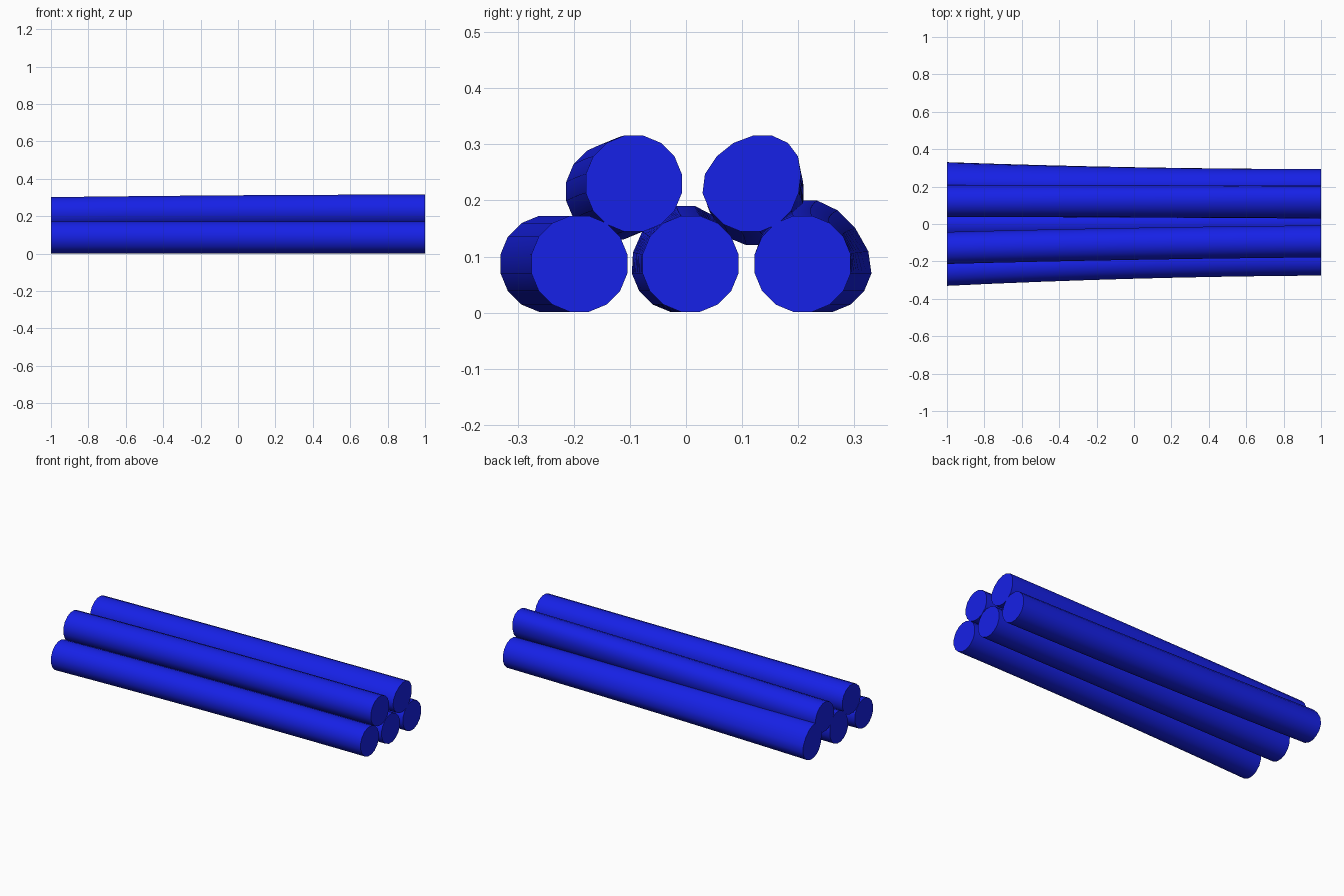
import bpy, bmesh
from math import pi, sin, cos, radians

if "Cube" in bpy.data.objects:
    bpy.data.objects.remove(bpy.data.objects["Cube"])

SIDES, RINGS, R = 16, 8, 0.0872

blue = bpy.data.materials.new("blue")
blue.diffuse_color = (0.008, 0.015, 0.8, 1)
blue.use_nodes = True
blue.node_tree.nodes["Principled BSDF"].inputs["Base Color"].default_value = blue.diffuse_color


def log(name, start, mid, end, up=(R, R), lean=(0, 0)):
    """Bent log along x through three (y, z) centres; upper half height and lean vary end to end."""
    bm = bmesh.new()
    rings = []
    for i in range(RINGS + 1):
        t = i / RINGS
        # quadratic through start, mid, end
        a, b, c = (2*t - 1)*(t - 1), 4*t*(1 - t), t*(2*t - 1)
        y, z = (a*p + b*q + c*r for p, q, r in zip(start, mid, end))
        h = up[0] + (up[1] - up[0])*t
        k = lean[0] + (lean[1] - lean[0])*t
        ring = []
        for j in range(SIDES):
            ang = 2*pi*(j + 0.5)/SIDES
            dz = sin(ang)*(h if sin(ang) > 0 else R)
            ring.append(bm.verts.new((2*t - 1, y + R*cos(ang) + k*max(dz, 0), z + dz)))
        rings.append(ring)
    for r0, r1 in zip(rings, rings[1:]):
        for j in range(SIDES):
            n = (j + 1) % SIDES
            bm.faces.new((r0[j], r0[n], r1[n], r1[j]))
    bm.faces.new(rings[0])
    bm.faces.new(rings[-1])
    bmesh.ops.recalc_face_normals(bm, faces=bm.faces)
    me = bpy.data.meshes.new(name)
    bm.to_mesh(me)
    bm.free()
    me.materials.append(blue)
    ob = bpy.data.objects.new(name, me)
    bpy.context.collection.objects.link(ob)
    bpy.context.view_layer.objects.active = ob
    ob.select_set(True)
    bpy.ops.object.shade_smooth_by_angle(angle=radians(40))
    ob.select_set(False)


# bottom row
log("bottom_front_log", (-0.245, 0.087), (-0.207, 0.087), (-0.190, 0.087))
log("bottom_middle_log", (-0.011, 0.087), (-0.002, 0.087), (0.008, 0.087),
    up=(0.105, R), lean=(0.1, 0))
log("bottom_back_log", (0.245, 0.087), (0.218, 0.087), (0.208, 0.087),
    up=(0.115, R), lean=(-0.25, 0))

# top row
log("top_front_log", (-0.128, 0.216), (-0.106, 0.226), (-0.093, 0.230))
log("top_back_log", (0.124, 0.206), (0.120, 0.221), (0.115, 0.230), lean=(0, 0.25))
